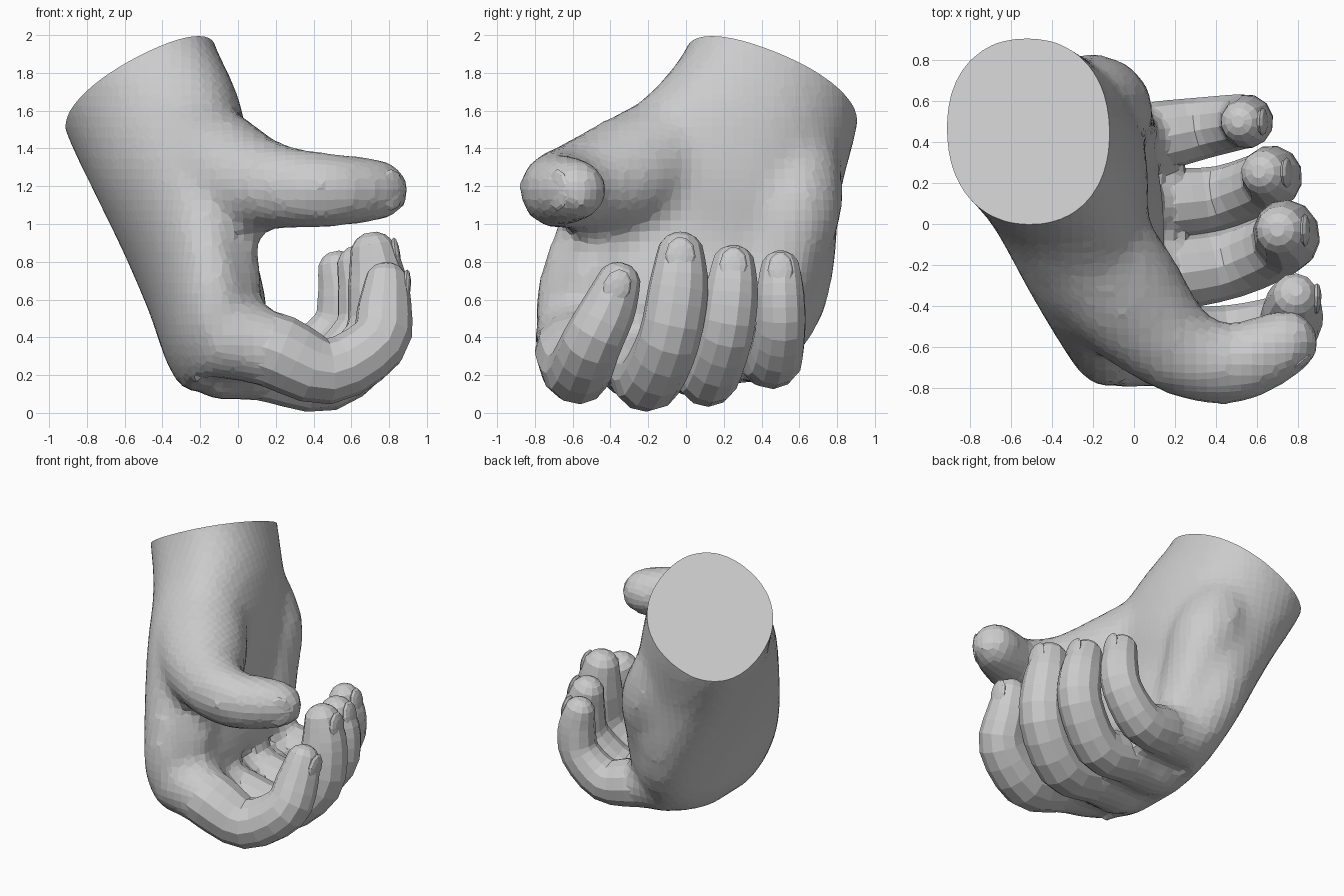
import bpy, bmesh, math
from mathutils import Vector, Matrix

if "Cube" in bpy.data.objects:
    bpy.data.objects.remove(bpy.data.objects["Cube"])


def make_object(name, bm):
    bmesh.ops.recalc_face_normals(bm, faces=bm.faces[:])
    me = bpy.data.meshes.new(name)
    bm.to_mesh(me)
    bm.free()
    ob = bpy.data.objects.new(name, me)
    bpy.context.collection.objects.link(ob)
    return ob


def bridge(bm, rings):
    """Skin a list of point rings and close both ends."""
    vs = [[bm.verts.new(p) for p in ring] for ring in rings]
    n = len(vs[0])
    for a, b in zip(vs, vs[1:]):
        for i in range(n):
            j = (i + 1) % n
            bm.faces.new((a[i], a[j], b[j], b[i]))
    bm.faces.new(vs[0][::-1])
    bm.faces.new(vs[-1])


def spline(rows, steps):
    """Catmull-Rom through rows of numbers."""
    rows = [Vector(r) for r in rows]
    out = []
    for i in range(len(rows) - 1):
        p0, p1 = rows[max(i - 1, 0)], rows[i]
        p2, p3 = rows[i + 1], rows[min(i + 2, len(rows) - 1)]
        for s in range(steps):
            t = s / steps
            out.append(0.5 * (2 * p1 + (p2 - p0) * t + (2 * p0 - 5 * p1 + 4 * p2 - p3) * t * t
                              + (3 * p1 - p0 - 3 * p2 + p3) * t ** 3))
    return out + [rows[-1]]


def tube(bm, rows, sides=12, steps=3):
    """Round tube along (x, y, z, radius) rows with a domed tip."""
    pts = spline(rows, steps)
    pos = [Vector(p[:3]) for p in pts]
    rad = [p[3] for p in pts]
    tip_dir = (pos[-1] - pos[-2]).normalized()
    end, r = pos[-1].copy(), rad[-1]
    for a in (28, 52, 74):
        a = math.radians(a)
        pos.append(end + tip_dir * r * math.sin(a))
        rad.append(r * math.cos(a))
    side = Vector((0, 1, 0))
    rings = []
    for i, p in enumerate(pos):
        t = (pos[min(i + 1, len(pos) - 1)] - pos[max(i - 1, 0)]).normalized()
        side = (side - t * side.dot(t)).normalized()
        up = t.cross(side)
        rings.append([p + rad[i] * (side * math.cos(a) + up * math.sin(a))
                      for a in (2 * math.pi * k / sides for k in range(sides))])
    bridge(bm, rings)


# Curled fingers: knuckle, mid bone, middle joint, end joint, tip
fingers = {
    "index_finger": [(-0.03, -0.58, 0.40, 0.22), (0.22, -0.60, 0.32, 0.20), (0.48, -0.57, 0.22, 0.175),
                     (0.74, -0.50, 0.37, 0.16), (0.775, -0.41, 0.55, 0.145), (0.785, -0.36, 0.68, 0.12)],
    "middle_finger": [(-0.07, -0.26, 0.28, 0.21), (0.20, -0.24, 0.23, 0.18), (0.48, -0.19, 0.18, 0.17),
                      (0.72, -0.09, 0.39, 0.165), (0.74, -0.04, 0.66, 0.16), (0.72, -0.03, 0.83, 0.13)],
    "ring_finger": [(-0.09, 0.07, 0.28, 0.20), (0.18, 0.10, 0.23, 0.17), (0.43, 0.13, 0.20, 0.155),
                    (0.65, 0.21, 0.42, 0.15), (0.67, 0.24, 0.63, 0.145), (0.64, 0.25, 0.77, 0.12)],
    "little_finger": [(-0.09, 0.39, 0.36, 0.20), (0.13, 0.43, 0.31, 0.17), (0.34, 0.47, 0.29, 0.15),
                      (0.52, 0.50, 0.45, 0.135), (0.55, 0.50, 0.62, 0.13), (0.53, 0.50, 0.75, 0.11)],
}

# Palm and wrist sections: centre, plan radii, slopes of the cutting plane
sections = [
    (-0.58, 0.50, 1.92, 0.40, 0.44, 0.49, -0.42),
    (-0.51, 0.45, 1.70, 0.40, 0.45, 0.49, -0.45),
    (-0.38, 0.32, 1.42, 0.39, 0.50, 0.50, -0.50),
    (-0.27, 0.15, 1.10, 0.34, 0.64, 0.55, -0.45),
    (-0.21, 0.03, 0.78, 0.27, 0.71, 0.70, -0.30),
    (-0.13, -0.07, 0.50, 0.25, 0.73, 0.90, -0.10),
    (-0.06, -0.09, 0.32, 0.22, 0.65, 1.00, 0.00),
]
rings = []
for cx, cy, cz, rx, ry, sx, sy in spline(sections, 4):
    ring = []
    for k in range(32):
        c, s = math.cos(math.pi * k / 16), math.sin(math.pi * k / 16)
        dx = rx * math.copysign(abs(c) ** 0.9, c)
        dy = ry * math.copysign(abs(s) ** 0.9, s)
        ring.append((cx + dx, cy + dy, cz + sx * dx + sy * dy))
    rings.append(ring)
bm = bmesh.new()
bridge(bm, rings)

# Thumb with its fleshy base, and the pad on the opposite edge of the palm
tube(bm, [(-0.34, 0.10, 1.50, 0.28), (-0.07, -0.32, 1.26, 0.31), (0.2, -0.60, 1.20, 0.23),
          (0.45, -0.685, 1.18, 0.2), (0.63, -0.63, 1.18, 0.185), (0.74, -0.58, 1.18, 0.165)], 16)
tube(bm, [(-0.08, -0.32, 1.25, 0.28), (-0.08, -0.42, 0.95, 0.19), (-0.06, -0.5, 0.65, 0.19)], 16)
tube(bm, [(-0.33, 0.58, 1.45, 0.22), (-0.18, 0.57, 1.1, 0.26), (-0.12, 0.5, 0.8, 0.22),
          (-0.08, 0.43, 0.55, 0.2)], 16)

# Knuckles and finger roots, fused with the palm
for rows in fingers.values():
    bmesh.ops.create_uvsphere(bm, u_segments=16, v_segments=10, radius=rows[0][3] + 0.01,
                              matrix=Matrix.Translation(rows[0][:3]))
    tube(bm, rows[:2], 16)

# Fuse everything, then cut the wrist flat
palm = make_object("palm_and_thumb", bm)
mod = palm.modifiers.new("fuse", 'REMESH')
mod.mode = 'VOXEL'
mod.voxel_size = 0.055
mod = palm.modifiers.new("soften", 'SMOOTH')
mod.factor = 0.5
mod.iterations = 3
dg = bpy.context.evaluated_depsgraph_get()
bm = bmesh.new()
bm.from_mesh(bpy.data.meshes.new_from_object(palm.evaluated_get(dg)))
palm.modifiers.clear()
cut = bmesh.ops.bisect_plane(bm, geom=bm.verts[:] + bm.edges[:] + bm.faces[:],
                             plane_co=(-0.52, 0.45, 1.72), plane_no=(-0.5, 0.38, 1),
                             clear_outer=True)
rim = [e for e in cut["geom_cut"] if isinstance(e, bmesh.types.BMEdge)]
bmesh.ops.edgeloop_fill(bm, edges=rim)
bm.to_mesh(palm.data)
bm.free()
for poly in palm.data.polygons:
    poly.use_smooth = False


def nail(name, centre, normal, along, half_len, half_wid):
    n = Vector(normal).normalized()
    a = Vector(along)
    a = (a - n * a.dot(n)).normalized()
    m = Matrix((a * half_len, n.cross(a) * half_wid, n * 0.025)).transposed().to_4x4()
    m.translation = centre
    bm = bmesh.new()
    bmesh.ops.create_uvsphere(bm, u_segments=10, v_segments=6, radius=1, matrix=m)
    make_object(name, bm)


for name, rows in fingers.items():
    # Finger starts inside its fused root
    root = Vector(rows[0]).lerp(Vector(rows[1]), 0.5)
    root[3] = rows[1][3] * 0.95
    bm = bmesh.new()
    tube(bm, [root] + rows[1:])
    make_object(name, bm)
    # Fingernail on the outer side of the tip
    tip, prev = Vector(rows[-1][:3]), Vector(rows[-2][:3])
    d = (tip - prev).normalized()
    n = Vector((1, 0, 0))
    n = (n - d * n.dot(d)).normalized()
    r = rows[-1][3]
    nail(name + "_nail", tip + n * r * 0.88 - d * 0.01, n, d, 0.10, r * 0.62)

# Thumbnail
nail("thumb_nail", Vector((0.81, -0.68, 1.18)), (0.62, -0.78, 0), (0.9, 0.45, 0), 0.09, 0.11)
